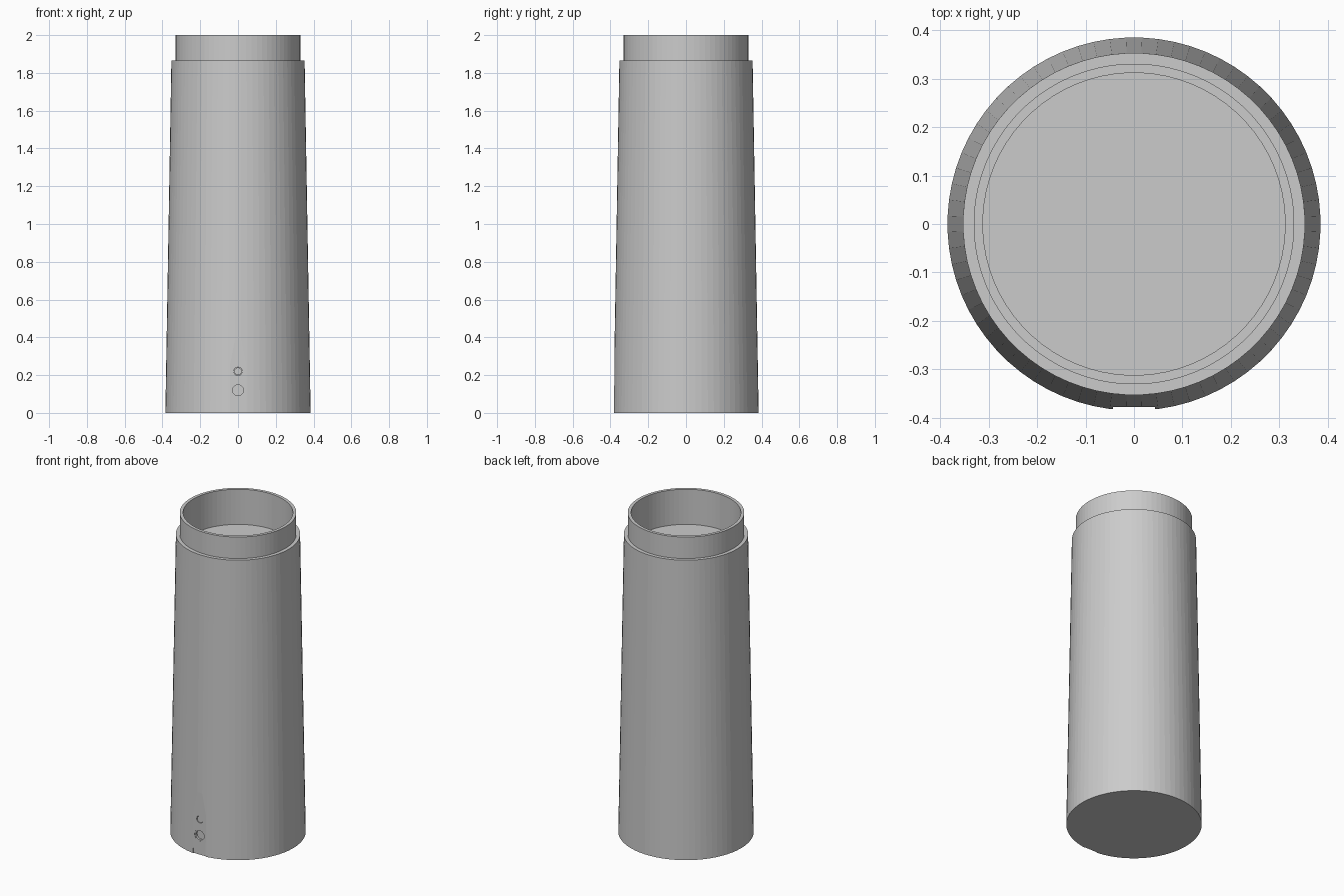
import bpy
import bmesh
import math
from mathutils import Matrix

cube = bpy.data.objects.get("Cube")
if cube:
    bpy.data.objects.remove(cube, do_unlink=True)

SEGMENTS = 72

grey = bpy.data.materials.new("plain grey")
grey.use_nodes = True
colour = (0.6, 0.6, 0.6, 1.0)
grey.diffuse_color = colour
grey.node_tree.nodes["Principled BSDF"].inputs["Base Color"].default_value = colour


def add_object(name, bm):
    bmesh.ops.recalc_face_normals(bm, faces=bm.faces)
    mesh = bpy.data.meshes.new(name)
    bm.to_mesh(mesh)
    bm.free()
    mesh.materials.append(grey)
    obj = bpy.data.objects.new(name, mesh)
    bpy.context.collection.objects.link(obj)
    return obj


def lathe(name, profile, segments=SEGMENTS, matrix=Matrix(), closed=False):
    """Turn (radius, height) points around z; open profiles get end caps."""
    bm = bmesh.new()
    rings = []
    for r, z in profile:
        angles = [(i + 0.5) * math.tau / segments for i in range(segments)]
        rings.append([bm.verts.new((r * math.cos(a), r * math.sin(a), z)) for a in angles])
    pairs = list(zip(rings, rings[1:]))
    if closed:
        pairs.append((rings[-1], rings[0]))
    else:
        bm.faces.new(rings[0])
        bm.faces.new(rings[-1])
    for a, b in pairs:
        for i in range(segments):
            j = (i + 1) % segments
            bm.faces.new((a[i], a[j], b[j], b[i]))
    bm.transform(matrix)
    return add_object(name, bm)


def cut(target, cutter):
    mod = target.modifiers.new("cut", "BOOLEAN")
    mod.operation = "DIFFERENCE"
    mod.solver = "EXACT"
    mod.object = cutter
    cutter.hide_render = True
    cutter.hide_set(True)


# Tapered body with a straight neck and a shallow open cup in its top
body = lathe("tapered_body", [
    (0.385, 0), (0.353, 1.865), (0.331, 1.865),
    (0.331, 2.0), (0.312, 2.0), (0.312, 1.78)])

# Flat pad at the foot of the front, fading into the taper
FLAT_Y = -0.378
bm = bmesh.new()
bmesh.ops.create_cube(bm, size=1, matrix=Matrix.Translation((0, FLAT_Y - 0.05, 0.2))
                      @ Matrix.Diagonal((0.086, 0.1, 0.5, 1)))
cut(body, add_object("flat_cutter", bm))


# Socket and button recesses, their axes pointing out of the front
def front(z):
    return Matrix.Translation((0, FLAT_Y, z)) @ Matrix.Rotation(math.pi / 2, 4, "X")


for name, z, radius in (("socket_cutter", 0.12, 0.036), ("button_cutter", 0.22, 0.022)):
    cut(body, lathe(name, [(radius, -0.015), (radius, 0.03)], 32, front(z)))

lathe("socket_ring", [(0.036, -0.015), (0.036, -0.001), (0.029, -0.001), (0.029, -0.015)],
      32, front(0.12), closed=True)
lathe("button", [(0.02, -0.015), (0.02, -0.003)], 32, front(0.22))

# Keep every shaped edge crisp while rounding the turned walls
bpy.ops.object.select_all(action="DESELECT")
for obj in bpy.context.collection.objects:
    if obj.type == "MESH" and obj.name in ("tapered_body", "socket_ring", "button"):
        obj.select_set(True)
        bpy.context.view_layer.objects.active = obj
bpy.ops.object.shade_smooth_by_angle(angle=math.radians(3))
